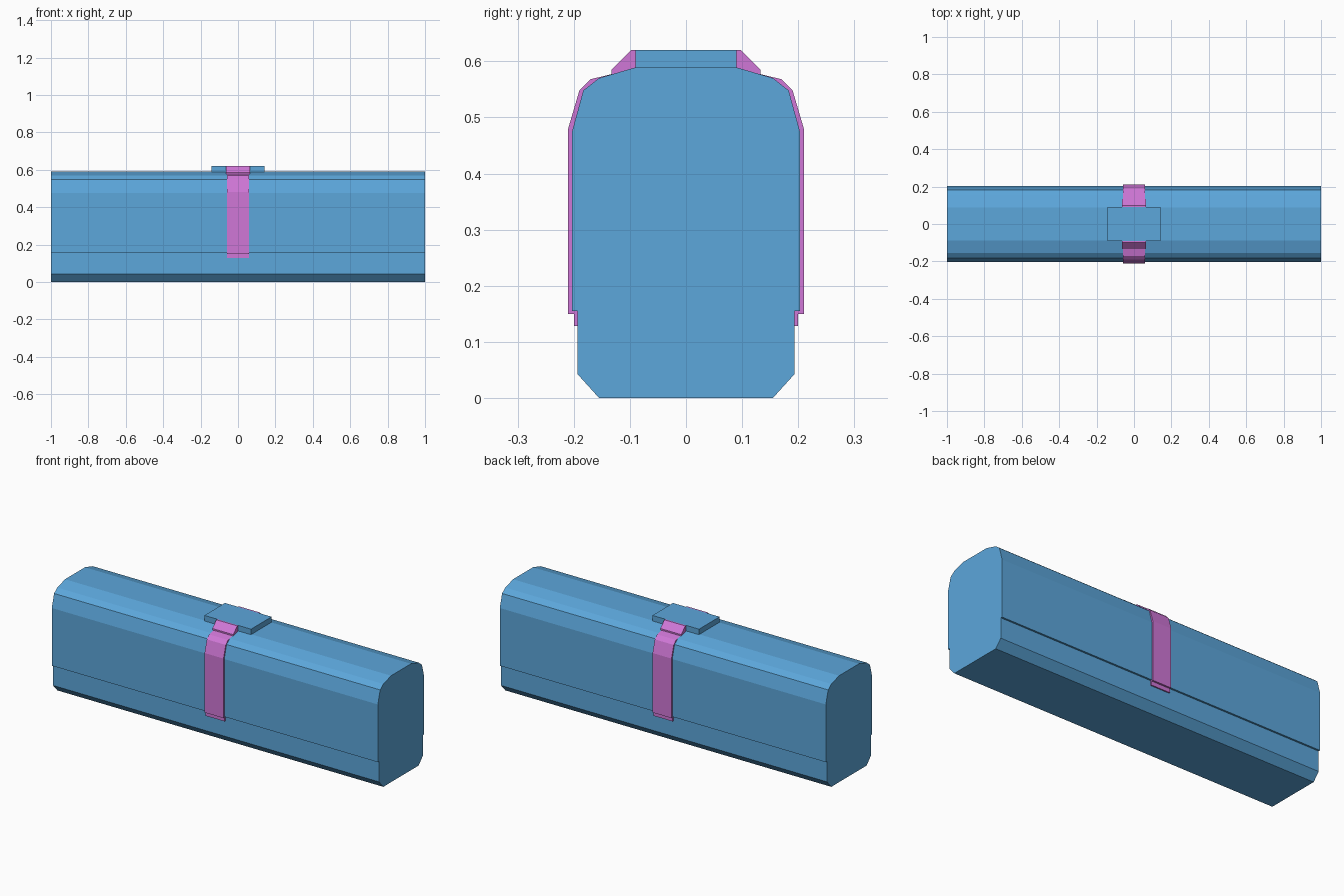
import bpy, bmesh

if "Cube" in bpy.data.objects:
    bpy.data.objects.remove(bpy.data.objects["Cube"])


def material(name, rgb):
    m = bpy.data.materials.new(name)
    m.diffuse_color = (*rgb, 1)
    m.use_nodes = True
    m.node_tree.nodes["Principled BSDF"].inputs["Base Color"].default_value = m.diffuse_color
    return m


blue = material("case blue", (0.107, 0.385, 0.71))
pink = material("strap pink", (0.63, 0.185, 0.68))


def prism(name, profile, half_width, mat):
    """Extrude a closed (y, z) profile along x, centred on x = 0."""
    bm = bmesh.new()
    face = bm.faces.new([bm.verts.new((-half_width, y, z)) for y, z in profile])
    ext = bmesh.ops.extrude_face_region(bm, geom=[face], use_keep_orig=True)
    moved = [g for g in ext["geom"] if isinstance(g, bmesh.types.BMVert)]
    bmesh.ops.translate(bm, verts=moved, vec=(2 * half_width, 0, 0))
    bmesh.ops.recalc_face_normals(bm, faces=bm.faces)
    mesh = bpy.data.meshes.new(name)
    bm.to_mesh(mesh)
    bm.free()
    mesh.materials.append(mat)
    obj = bpy.data.objects.new(name, mesh)
    bpy.context.collection.objects.link(obj)
    return obj


def mirrored(half):
    return half + [(-y, z) for y, z in reversed(half)]


# Long case: chamfered base, overhanging lid with a rounded top
body = [(0.155, 0), (0.193, 0.042), (0.193, 0.155), (0.203, 0.155),
        (0.203, 0.475), (0.183, 0.548), (0.155, 0.57), (0.087, 0.59)]
prism("case", mirrored(body), 1.0, blue)

# Raised plate on the lid
plate = [(0.09, 0.588), (0.09, 0.62)]
prism("top_plate", mirrored(plate), 0.143, blue)

# Strap and wedge clip on both long sides
strap = [(0.193, 0.128), (0.2, 0.128), (0.2, 0.15), (0.21, 0.15),
         (0.21, 0.48), (0.19, 0.548), (0.17, 0.568), (0.133, 0.577),
         (0.133, 0.574), (0.155, 0.569), (0.182, 0.547),
         (0.202, 0.474), (0.202, 0.156), (0.193, 0.156)]
clip = [(0.09, 0.588), (0.09, 0.62), (0.098, 0.62), (0.133, 0.585),
        (0.133, 0.574)]
for side, s in (("front", -1), ("back", 1)):
    prism(side + "_strap", [(s * y, z) for y, z in strap], 0.058, pink)
    prism(side + "_clip", [(s * y, z) for y, z in clip], 0.064, pink)
